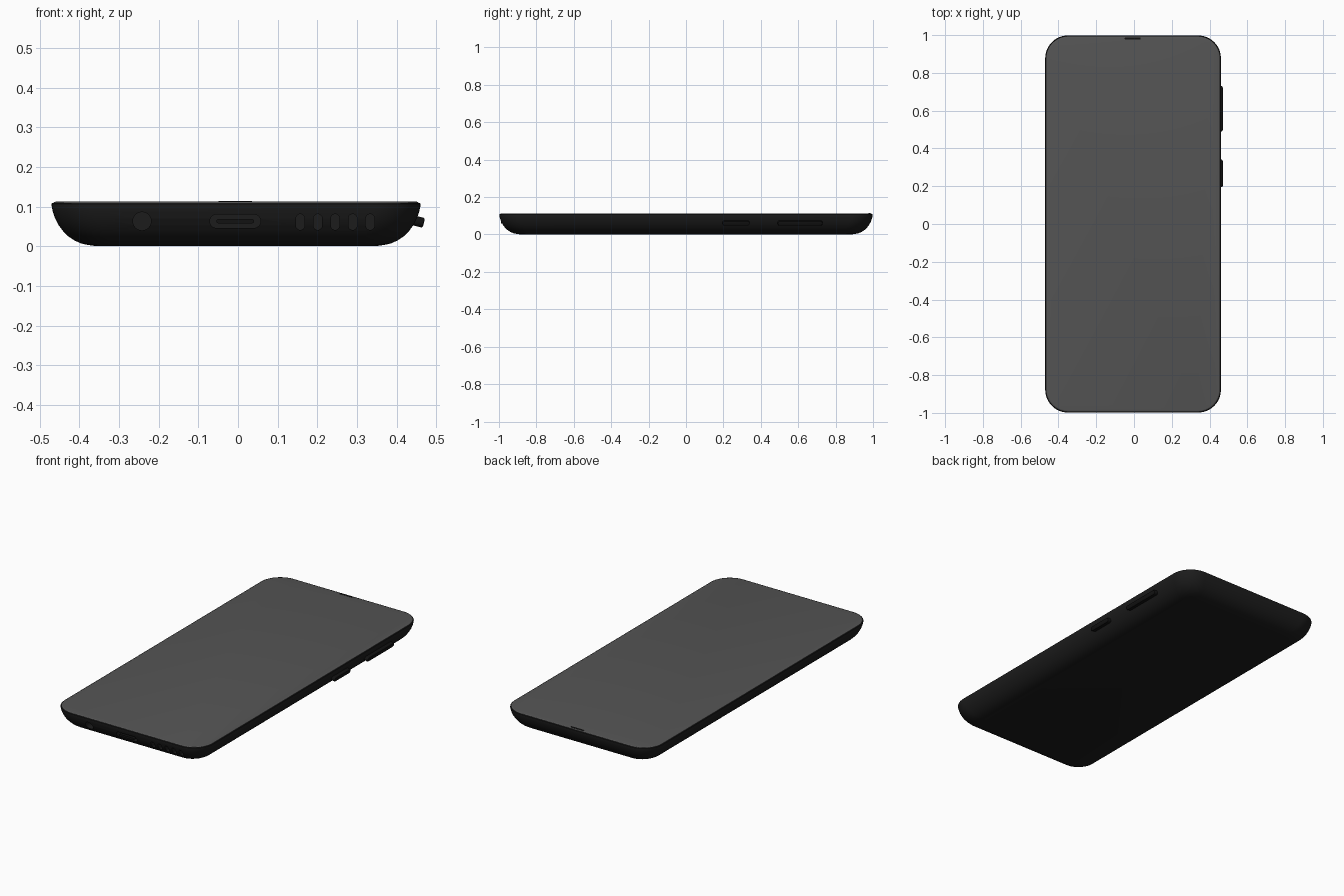
import bpy, bmesh, math
from mathutils import Matrix, Vector

if "Cube" in bpy.data.objects:
    bpy.data.objects.remove(bpy.data.objects["Cube"])

CX, HX, HY, R = -0.005, 0.465, 0.998, 0.12   # centre, half sizes, corner radius


def material(name, v):
    m = bpy.data.materials.new(name)
    m.diffuse_color = (v, v, v, 1)
    m.use_nodes = True
    m.node_tree.nodes["Principled BSDF"].inputs["Base Color"].default_value = m.diffuse_color
    return m


BLACK = material("black_shell", 0.012)
DARK = material("dark_metal", 0.006)
GLASS = material("screen_glass", 0.09)


def finish(bm, name, mat, angle=35):
    bmesh.ops.recalc_face_normals(bm, faces=bm.faces)
    me = bpy.data.meshes.new(name)
    bm.to_mesh(me)
    bm.free()
    ob = bpy.data.objects.new(name, me)
    bpy.context.collection.objects.link(ob)
    me.materials.append(mat)
    smooth(ob, angle)
    return ob


def smooth(ob, angle=35):
    bpy.ops.object.select_all(action='DESELECT')
    bpy.context.view_layer.objects.active = ob
    ob.select_set(True)
    bpy.ops.object.shade_smooth_by_angle(angle=math.radians(angle))


def rounded_rect(inset, z, n=12):
    r = max(R - inset * 0.5, 0.03)
    hx, hy = HX - inset, HY - inset
    pts = []
    for k, (sx, sy) in enumerate(((1, 1), (-1, 1), (-1, -1), (1, -1))):
        for i in range(n + 1):
            a = math.pi / 2 * (k + i / n)
            pts.append((CX + sx * (hx - r) + r * math.cos(a),
                        sy * (hy - r) + r * math.sin(a), z))
    return pts


def loft(name, profile, mat):
    """Skin rounded-rectangle rings given as (inset, z)."""
    bm = bmesh.new()
    rings = [[bm.verts.new(p) for p in rounded_rect(*s)] for s in profile]
    for a, b in zip(rings, rings[1:]):
        for i in range(len(a)):
            j = (i + 1) % len(a)
            bm.faces.new((a[i], a[j], b[j], b[i]))
    bm.faces.new(rings[0])
    bm.faces.new(rings[-1])
    return finish(bm, name, mat)


def add_pill(bm, loc, normal, w, h, depth, along, bevel=0.0, n=10):
    """Stadium prism centred on loc, extruded along normal, long axis 'along'."""
    nz, ax = Vector(normal).normalized(), Vector(along)
    ay = nz.cross(ax)
    r = min(w, h) / 2
    pts = []
    for i in range(4 * n):
        a = 2 * math.pi * (i + 0.5) / (4 * n)
        c, s = math.cos(a), math.sin(a)
        pts.append((c * r + math.copysign(w / 2 - r, c),
                    s * r + math.copysign(h / 2 - r, s)))
    rows = [(-depth / 2, 0), (depth / 2 - bevel, 0)]
    if bevel:
        rows += [(depth / 2 - bevel * 0.3, bevel * 0.3), (depth / 2, bevel)]
    rings = []
    for d, ins in rows:
        rings.append([bm.verts.new(Vector(loc) + ax * u * (1 - 2 * ins / w)
                                   + ay * v * (1 - 2 * ins / h) + nz * d)
                      for u, v in pts])
    for a, b in zip(rings, rings[1:]):
        for i in range(len(a)):
            j = (i + 1) % len(a)
            bm.faces.new((a[i], a[j], b[j], b[i]))
    bm.faces.new(rings[0][::-1])
    bm.faces.new(rings[-1])


def pill(name, mat, *args, **kw):
    bm = bmesh.new()
    add_pill(bm, *args, **kw)
    return finish(bm, name, mat)


# Shell: curved back, almost upright rim
shell = loft("shell", [(0.115, 0.0), (0.092, 0.003), (0.074, 0.007), (0.058, 0.0145),
                       (0.042, 0.025), (0.029, 0.038), (0.018, 0.053), (0.009, 0.07),
                       (0.003, 0.088), (0.0, 0.102), (0.0, 0.107), (0.002, 0.109)], BLACK)

# Screen with softly rounded edge
loft("screen", [(0.005, 0.104), (0.005, 0.1095), (0.007, 0.1115), (0.011, 0.1125)], GLASS)

# Ports on the bottom edge, cut from the shell
FRONT, X, Y = (0, -1, 0), (1, 0, 0), (0, 1, 0)
PZ = 0.063
holes = bmesh.new()
add_pill(holes, (-0.242, -1, PZ), FRONT, 0.046, 0.046, 0.12, X)
add_pill(holes, (-0.007, -1, PZ), FRONT, 0.128, 0.034, 0.12, X)
for i in range(5):
    add_pill(holes, (0.157 + 0.044 * i, -1, PZ - 0.002), FRONT, 0.022, 0.04, 0.1, X)
cutter = finish(holes, "port_cutter", BLACK)
cutter.hide_render = True
mod = shell.modifiers.new("ports", 'BOOLEAN')
mod.operation = 'DIFFERENCE'
mod.solver = 'EXACT'
mod.object = cutter
bpy.context.view_layer.objects.active = shell
bpy.ops.object.modifier_apply(modifier="ports")
bpy.data.objects.remove(cutter)
smooth(shell)

# Contact tongue inside the charging port
pill("port_tongue", DARK, (-0.007, -0.964, PZ), FRONT, 0.095, 0.011, 0.05, X)

# Side buttons, following the slope of the shell
for name, y, length in (("volume_button", 0.61, 0.24), ("power_button", 0.268, 0.145)):
    pill(name, DARK, (0.455, y, 0.062), (1, 0, -0.25), length, 0.025, 0.028, Y, bevel=0.004)

# Earpiece slot at the top of the screen
pill("earpiece", DARK, (-0.007, 0.982, 0.111), (0, 0, 1), 0.085, 0.011, 0.005, X)
